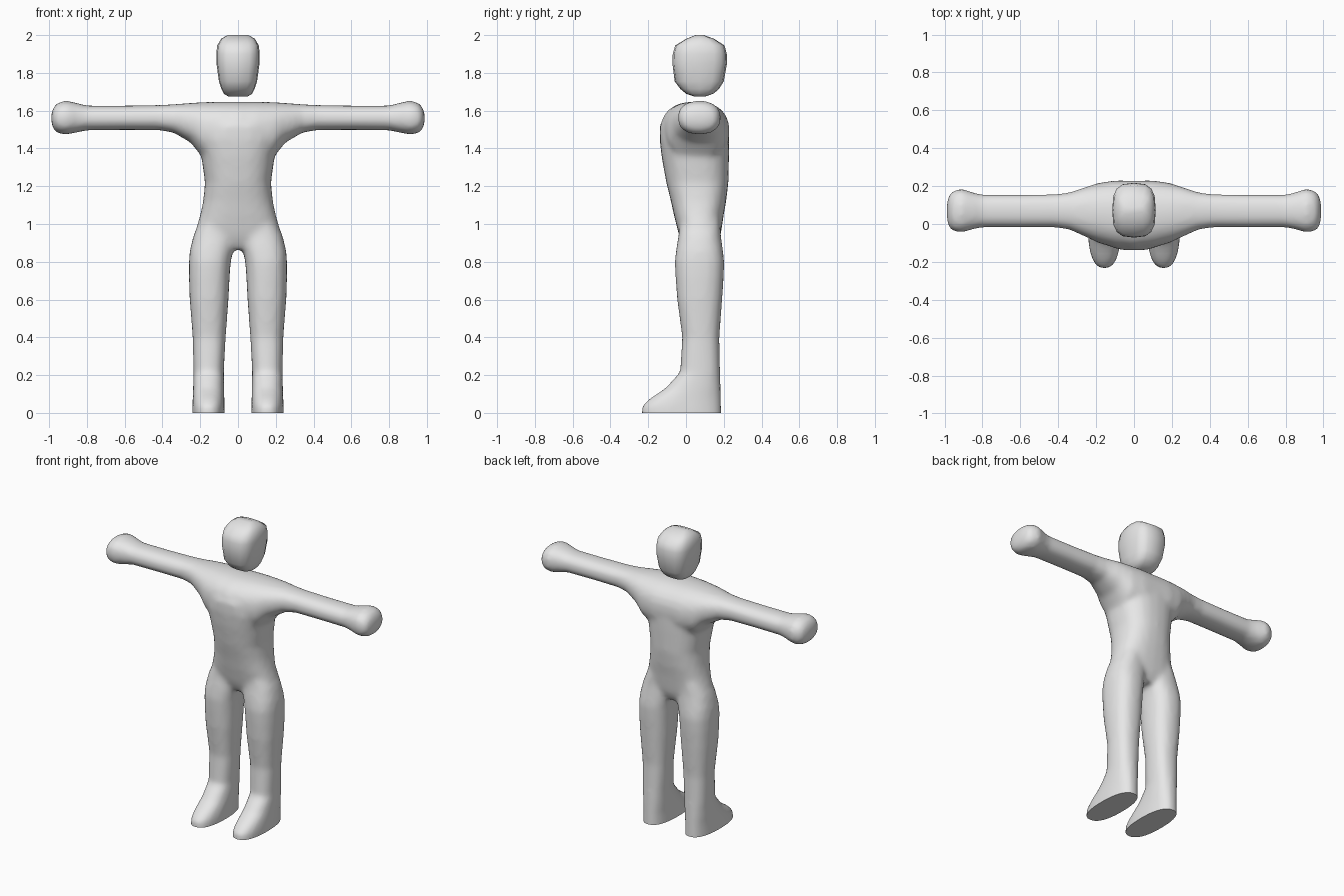
import bpy, bmesh, math

if "Cube" in bpy.data.objects:
    bpy.data.objects.remove(bpy.data.objects["Cube"])

grey = bpy.data.materials.new("light_grey")
grey.diffuse_color = (0.8, 0.8, 0.8, 1)
grey.use_nodes = True
grey.node_tree.nodes["Principled BSDF"].inputs["Base Color"].default_value = grey.diffuse_color


def ring_point(a, n, lo, hi):
    """Point on a superellipse fitted between two corners."""
    c, s = math.cos(a), math.sin(a)
    u = math.copysign(abs(c) ** (2 / n), c)
    v = math.copysign(abs(s) ** (2 / n), s)
    return ((lo[0] + hi[0]) / 2 + u * (hi[0] - lo[0]) / 2,
            (lo[1] + hi[1]) / 2 + v * (hi[1] - lo[1]) / 2)


def loft(bm, stations, n=2.4, sides=24, axis="z", sign=1):
    """Closed loft; each station is (position, u0, u1, v0, v1)."""
    rings = []
    for t, u0, u1, v0, v1 in stations:
        ring = []
        for i in range(sides):
            u, v = ring_point(2 * math.pi * i / sides, n, (u0, v0), (u1, v1))
            co = (sign * u, v, t) if axis == "z" else (sign * t, u, v)
            ring.append(bm.verts.new(co))
        rings.append(ring)
    faces = [bm.faces.new(rings[0]), bm.faces.new(rings[-1])]
    for a, b in zip(rings, rings[1:]):
        for i in range(sides):
            j = (i + 1) % sides
            faces.append(bm.faces.new((a[i], a[j], b[j], b[i])))
    bmesh.ops.recalc_face_normals(bm, faces=faces)


def make_object(name, bm):
    me = bpy.data.meshes.new(name)
    bm.to_mesh(me)
    bm.free()
    me.materials.append(grey)
    ob = bpy.data.objects.new(name, me)
    bpy.context.collection.objects.link(ob)
    return ob


def shade(ob, angle):
    bpy.ops.object.select_all(action="DESELECT")
    ob.select_set(True)
    bpy.context.view_layer.objects.active = ob
    bpy.ops.object.shade_smooth_by_angle(angle=math.radians(angle))


# Torso, from crotch to upper chest: z, x0, x1, y0, y1
torso = [(z, -w, w, y0, y1) for z, w, y0, y1 in (
    (0.865, 0.15, 0.00, 0.15), (0.91, 0.21, -0.025, 0.175),
    (0.95, 0.23, -0.04, 0.185), (1.05, 0.20, -0.065, 0.20),
    (1.12, 0.185, -0.08, 0.213), (1.22, 0.175, -0.105, 0.225),
    (1.36, 0.195, -0.13, 0.228), (1.45, 0.22, -0.14, 0.228),
    (1.52, 0.20, -0.14, 0.225), (1.59, 0.15, -0.10, 0.19))]

# Shoulder, arm and rounded hand: x, y0, y1, z0, z1
arm = [(-0.02, -0.137, 0.23, 1.33, 1.648), (0.10, -0.125, 0.23, 1.33, 1.648),
       (0.19, -0.10, 0.217, 1.355, 1.645), (0.25, -0.07, 0.197, 1.43, 1.641),
       (0.34, -0.03, 0.167, 1.483, 1.634), (0.42, -0.018, 0.157, 1.497, 1.63),
       (0.60, -0.018, 0.155, 1.498, 1.627), (0.80, -0.018, 0.155, 1.496, 1.627),
       (0.85, -0.028, 0.167, 1.485, 1.64), (0.91, -0.046, 0.187, 1.473, 1.654),
       (0.955, -0.038, 0.175, 1.48, 1.642), (0.975, -0.02, 0.155, 1.50, 1.62),
       (0.988, 0.02, 0.115, 1.53, 1.59)]

# Leg and foot, overrunning the ground so the sole can be cut flat
leg = [(-0.06, 0.07, 0.243, -0.235, 0.188), (0.035, 0.07, 0.242, -0.235, 0.187),
       (0.07, 0.072, 0.24, -0.20, 0.186), (0.13, 0.073, 0.238, -0.11, 0.184),
       (0.215, 0.075, 0.236, -0.032, 0.181), (0.40, 0.065, 0.24, -0.02, 0.177),
       (0.60, 0.05, 0.256, -0.047, 0.192), (0.72, 0.044, 0.26, -0.056, 0.20),
       (0.80, 0.038, 0.26, -0.06, 0.203), (0.86, 0.025, 0.255, -0.053, 0.196),
       (0.94, 0.01, 0.236, -0.04, 0.185), (1.03, 0.03, 0.195, -0.03, 0.18)]

bm = bmesh.new()
loft(bm, torso, 2.5)
for side in (1, -1):
    loft(bm, arm, 2.35, axis="x", sign=side)
    loft(bm, leg, 2.4, sign=side)
body = make_object("body", bm)

# Fuse the limbs into one skin and soften the joints
fuse = body.modifiers.new("fuse", "REMESH")
fuse.mode = "VOXEL"
fuse.voxel_size = 0.015
soften = body.modifiers.new("soften", "SMOOTH")
soften.factor = 0.5
soften.iterations = 8
graph = bpy.context.evaluated_depsgraph_get()
skin = bpy.data.meshes.new_from_object(body.evaluated_get(graph))
body.modifiers.clear()

# Flat soles
bm = bmesh.new()
bm.from_mesh(skin)
bmesh.ops.bisect_plane(bm, geom=bm.verts[:] + bm.edges[:] + bm.faces[:],
                       plane_co=(0, 0, 0), plane_no=(0, 0, -1), clear_outer=True)
bmesh.ops.holes_fill(bm, edges=[e for e in bm.edges if e.is_boundary], sides=0)
bmesh.ops.recalc_face_normals(bm, faces=bm.faces)
for f in bm.faces:
    f.material_index = 0
bm.to_mesh(body.data)
bm.free()
shade(body, 50)

# Floating head, boxy with a narrower jaw
head = [(1.674, -0.05, 0.05, 0.045, 0.10), (1.69, -0.075, 0.075, 0.0, 0.145),
        (1.715, -0.088, 0.088, -0.03, 0.175), (1.755, -0.101, 0.101, -0.06, 0.20),
        (1.85, -0.114, 0.114, -0.072, 0.217), (1.90, -0.115, 0.115, -0.07, 0.216),
        (1.945, -0.11, 0.11, -0.057, 0.204), (1.98, -0.09, 0.09, 0.0, 0.15),
        (2.0, -0.055, 0.055, 0.05, 0.095)]
bm = bmesh.new()
loft(bm, head, 3.0, sides=16)
shade(make_object("head", bm), 60)
